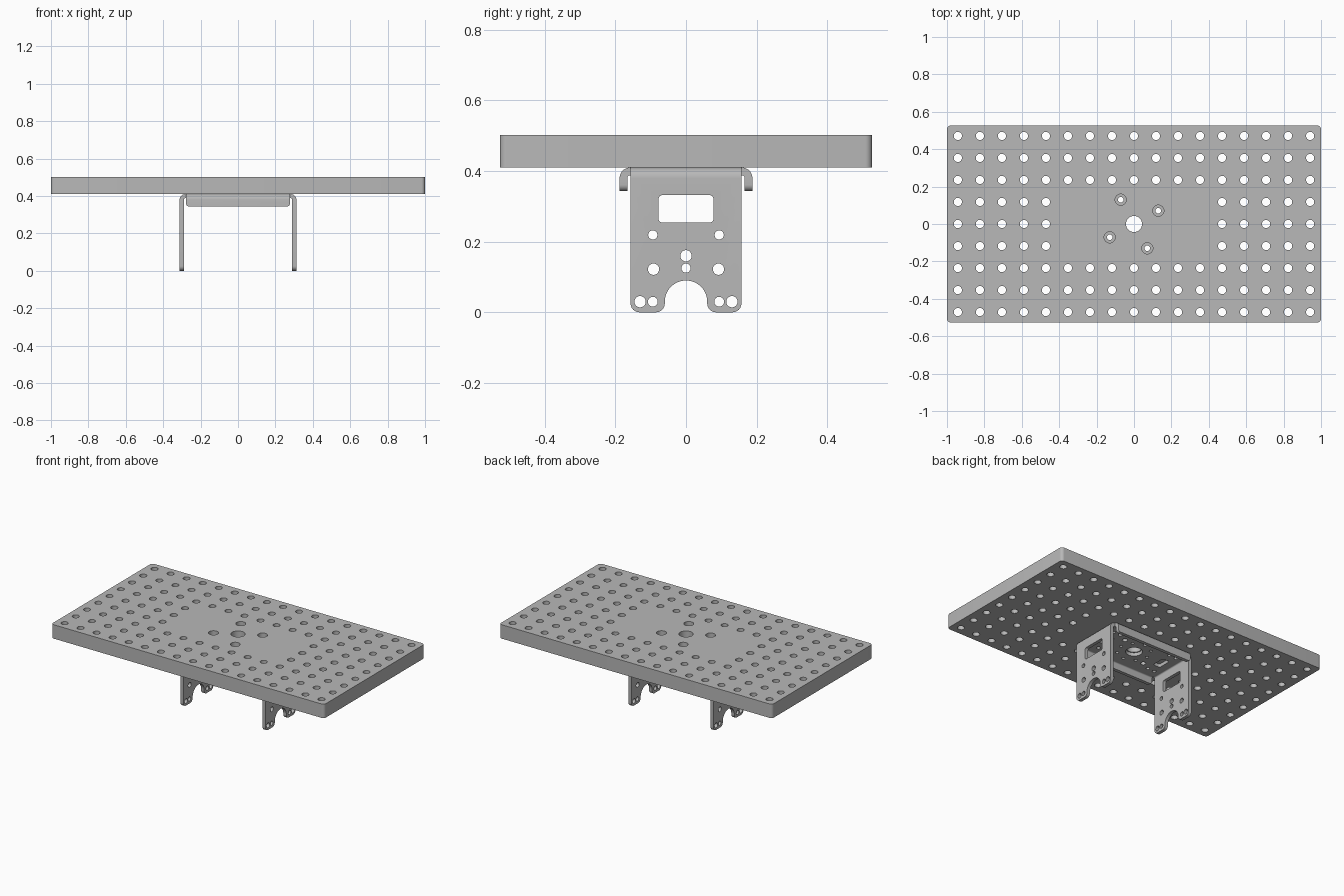
import bpy, bmesh
from math import pi, cos, sin, radians
from mathutils import Vector

if "Cube" in bpy.data.objects:
    bpy.data.objects.remove(bpy.data.objects["Cube"])

grey = bpy.data.materials.new("machined grey")
grey.use_nodes = True
COLOUR = (0.48, 0.48, 0.48, 1)
grey.diffuse_color = COLOUR
grey.node_tree.nodes["Principled BSDF"].inputs["Base Color"].default_value = COLOUR

# Placement of outline coordinates (u, v) and depth w for each extrusion axis
AXES = {
    "X": lambda u, v, w: Vector((w, u, v)),
    "Y": lambda u, v, w: Vector((u, w, v)),
    "Z": lambda u, v, w: Vector((u, v, w)),
}


def arc(cu, cv, r, start, end, n=8):
    angles = [radians(start + (end - start) * i / n) for i in range(n + 1)]
    return [(cu + r * cos(a), cv + r * sin(a)) for a in angles]


def circle(cu, cv, r, n=24):
    return arc(cu, cv, r, 0, 360, n)[:-1]


def rounded_rect(cu, cv, hu, hv, r):
    corners = [(1, 1, 0), (-1, 1, 90), (-1, -1, 180), (1, -1, 270)]
    return [p for su, sv, a in corners
            for p in arc(cu + su * (hu - r), cv + sv * (hv - r), r, a, a + 90, 6)]


def prisms(name, outlines, axis, low, high):
    """One object holding an extruded solid for each outline."""
    bm = bmesh.new()
    place = AXES[axis]
    for outline in outlines:
        a = [bm.verts.new(place(u, v, low)) for u, v in outline]
        b = [bm.verts.new(place(u, v, high)) for u, v in outline]
        bm.faces.new(a)
        bm.faces.new(b[::-1])
        for i in range(len(a)):
            j = (i + 1) % len(a)
            bm.faces.new((a[j], a[i], b[i], b[j]))
    bmesh.ops.recalc_face_normals(bm, faces=bm.faces)
    mesh = bpy.data.meshes.new(name)
    bm.to_mesh(mesh)
    bm.free()
    mesh.materials.append(grey)
    obj = bpy.data.objects.new(name, mesh)
    bpy.context.collection.objects.link(obj)
    return obj


def activate(obj):
    bpy.ops.object.select_all(action="DESELECT")
    obj.select_set(True)
    bpy.context.view_layer.objects.active = obj


def cut(obj, outlines, axis, low, high):
    cutter = prisms("cutter", outlines, axis, low, high)
    cutter.hide_render = True
    mod = obj.modifiers.new("holes", "BOOLEAN")
    mod.operation, mod.solver, mod.object = "DIFFERENCE", "EXACT", cutter
    activate(obj)
    bpy.ops.object.modifier_apply(modifier=mod.name)
    bpy.data.objects.remove(cutter)


def round_corners(obj, rule, radius):
    """Bevel the edges whose two ends satisfy the rule."""
    bm = bmesh.new()
    bm.from_mesh(obj.data)
    edges = [e for e in bm.edges if rule(e.verts[0].co, e.verts[1].co)]
    bmesh.ops.bevel(bm, geom=edges, offset=radius, segments=6, profile=0.5, affect="EDGES")
    bm.to_mesh(obj.data)
    bm.free()


def smooth(obj):
    activate(obj)
    bpy.ops.object.shade_smooth_by_angle(angle=radians(30))


def flip(points):
    return [(-u, v) for u, v in reversed(points)]


# Main plate with its hole grid, centre bore and counterbored screw holes
BASE, TOP, SHEET, BEND = 0.41, 0.502, 0.022, 0.03
PITCH = 0.1177
plate = prisms("top_plate", [rounded_rect(0, 0, 1, 0.527, 0.02)], "Z", BASE, TOP)
screws = [(-0.071, 0.13), (0.13, 0.071), (0.071, -0.13), (-0.13, -0.071)]
holes = [circle(i * PITCH, j * PITCH, 0.022, 16)
         for i in range(-8, 9) for j in range(-4, 5)
         if abs(i) > 3 or abs(j) > 1]
holes += [circle(0, 0, 0.043, 32)] + [circle(x, y, 0.015, 16) for x, y in screws]
cut(plate, holes, "Z", BASE - 0.1, TOP + 0.1)
cut(plate, [circle(x, y, 0.03) for x, y in screws], "Z", TOP - 0.055, TOP + 0.1)
smooth(plate)

# Bracket body: a bent sheet forming the web and both legs
LEG, HALF = 0.312, 0.157
right = arc(LEG - BEND, BASE - BEND, BEND, 0, 90)
inner = arc(LEG - BEND, BASE - BEND, BEND - SHEET, 0, 90)
outer_path = [(LEG, 0)] + right
inner_path = [(LEG - SHEET, 0)] + inner
profile = outer_path + flip(outer_path) + flip(inner_path)[::-1] + inner_path[::-1]
bracket = prisms("bracket", [profile], "Y", -HALF, HALF)
round_corners(bracket, lambda a, b: a.z < 0.001 and b.z < 0.001
              and abs(a.y - b.y) < 0.001, 0.025)

# Leg openings: window, foot notch and mounting holes
notch_side = arc(0.085, 0.025, 0.025, 270, 180) + arc(0, 0.03, 0.06, 0, 90, 12)
notch_side = [(0.085, -0.05)] + notch_side
notch = notch_side + flip(notch_side)[1:]
leg_cuts = [notch, rounded_rect(0, 0.293, 0.078, 0.039, 0.012),
            circle(0, 0.16, 0.016), circle(0, 0.125, 0.013)]
for s in (-1, 1):
    leg_cuts += [circle(s * u, v, r) for u, v, r in
                 ((0.094, 0.219, 0.013), (0.092, 0.122, 0.016),
                  (0.13, 0.03, 0.016), (0.094, 0.03, 0.014))]
cut(bracket, leg_cuts, "X", -0.5, 0.5)

# Web openings: centre bore, screw holes, small hole ring and slots
web_cuts = [circle(0, 0, 0.05, 32)] + [circle(x, y, 0.016) for x, y in screws]
web_cuts += [circle(0.1 * cos(k * pi / 4), 0.1 * sin(k * pi / 4), 0.01, 12) for k in range(8)]
for s in (-1, 1):
    web_cuts.append(rounded_rect(s * 0.21, 0, 0.025, 0.045, 0.01))
    web_cuts += [circle(s * x, y, 0.012, 12) for x in (0.19, 0.24) for y in (-0.1, 0.1)]
cut(bracket, web_cuts, "Z", 0.36, 0.45)
smooth(bracket)

# Short bent flanges along the front and back of the web
DROP, EDGE = 0.343, 0.188
out = [(EDGE, DROP)] + arc(EDGE - BEND, BASE - BEND, BEND, 0, 90) + [(HALF, BASE)]
back = [(EDGE - SHEET, DROP)] + arc(EDGE - BEND, BASE - BEND, BEND - SHEET, 0, 90)
back += [(HALF, BASE - SHEET)]
lip = out + back[::-1]
for name, section in (("back_flange", lip), ("front_flange", flip(lip))):
    flange = prisms(name, [section], "X", -0.278, 0.278)
    round_corners(flange, lambda a, b: abs(a.z - DROP) < 0.001 and abs(b.z - DROP) < 0.001
                  and abs(a.x - b.x) < 0.001, 0.018)
    smooth(flange)
